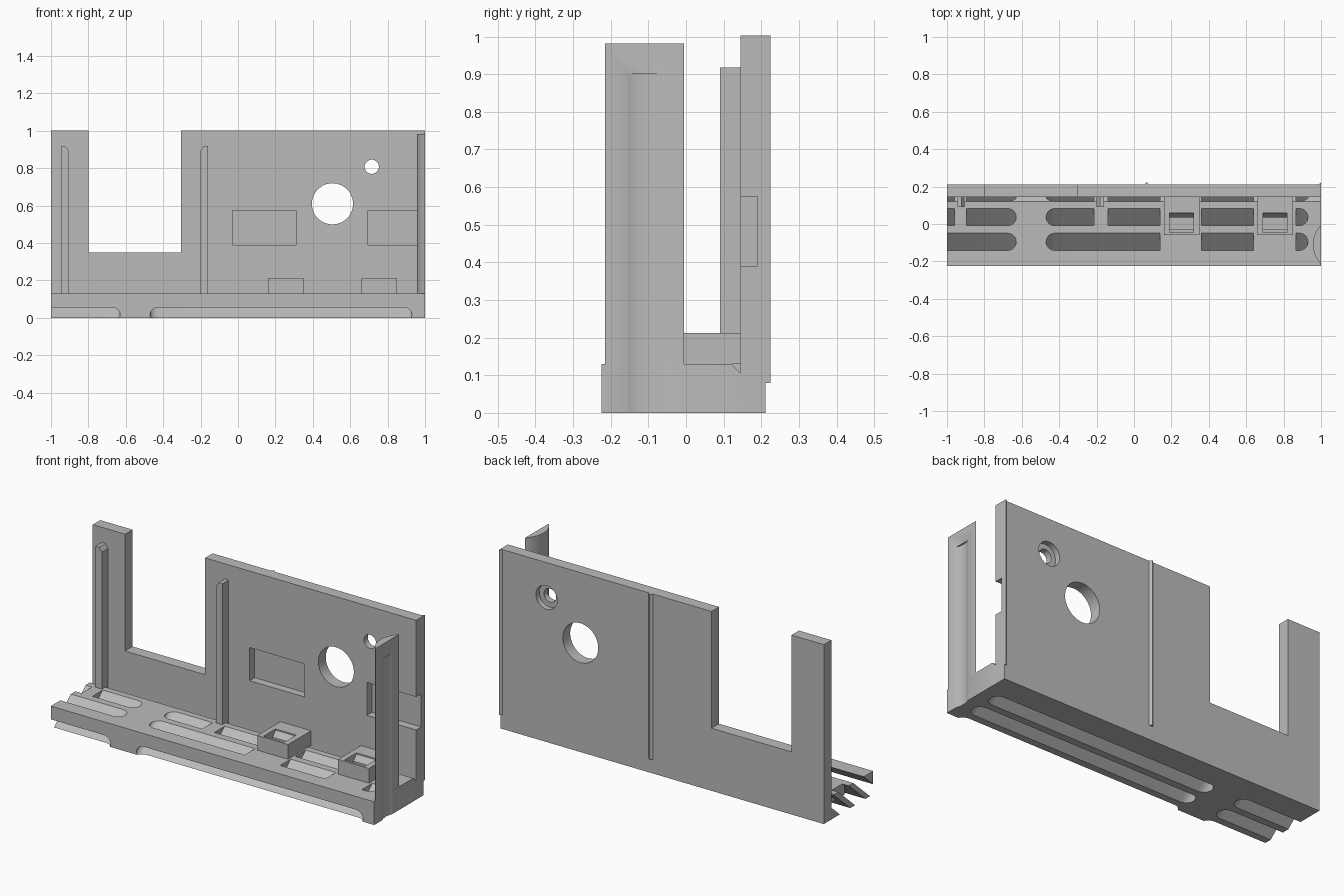
import bpy, bmesh, math
from mathutils import Vector

if "Cube" in bpy.data.objects:
    bpy.data.objects.remove(bpy.data.objects["Cube"])

grey = bpy.data.materials.new("plain_grey")
grey.diffuse_color = (0.5, 0.5, 0.5, 1)
grey.use_nodes = True
grey.node_tree.nodes["Principled BSDF"].inputs["Base Color"].default_value = grey.diffuse_color


def finish(name, bm):
    bmesh.ops.recalc_face_normals(bm, faces=bm.faces)
    me = bpy.data.meshes.new(name)
    bm.to_mesh(me)
    bm.free()
    me.materials.append(grey)
    ob = bpy.data.objects.new(name, me)
    bpy.context.collection.objects.link(ob)
    return ob


def add_prism(bm, pts, axis, a, b, shear=0.0):
    """Polygon swept along an axis from a to b; shear tilts z-sweeps in y."""
    place = {"x": lambda u, v, t: (t, u, v),
             "y": lambda u, v, t: (u, t, v),
             "z": lambda u, v, t: (u, v + shear * (t - 0.13), t)}[axis]
    lo, hi = ([bm.verts.new(place(u, v, t)) for u, v in pts] for t in (a, b))
    n = len(pts)
    bm.faces.new(lo)
    bm.faces.new(hi)
    for i in range(n):
        j = (i + 1) % n
        bm.faces.new((lo[i], lo[j], hi[j], hi[i]))


def prism(name, pts, axis, a, b):
    bm = bmesh.new()
    add_prism(bm, pts, axis, a, b)
    return finish(name, bm)


def rect(u0, u1, v0, v1):
    return [(u0, v0), (u1, v0), (u1, v1), (u0, v1)]


def box(name, x0, x1, y0, y1, z0, z1):
    return prism(name, rect(x0, x1, y0, y1), "z", z0, z1)


def arc(cx, cy, r, a0, a1, n):
    return [(cx + r * math.cos(a0 + (a1 - a0) * i / n),
             cy + r * math.sin(a0 + (a1 - a0) * i / n)) for i in range(n + 1)]


def circle(cx, cy, r, n=48):
    return arc(cx, cy, r, 0, math.tau, n)[:-1]


def cut(target, *cutters):
    for c in cutters:
        m = target.modifiers.new("cut", "BOOLEAN")
        m.operation, m.solver, m.object = "DIFFERENCE", "EXACT", c
        bpy.context.view_layer.objects.active = target
        bpy.ops.object.modifier_apply(modifier=m.name)
        bpy.data.objects.remove(c, do_unlink=True)


# Slanted vent slots: three rows, two lengths, rounded ends
bm = bmesh.new()
R = 0.046
H = math.pi / 2
for yc in (-0.095, 0.037, 0.171):
    for x0, x1 in ((-1.2, -0.63), (-0.47, 0.93)):
        stadium = arc(x1 - R, yc, R, -H, H, 12) + arc(x0 + R, yc, R, H, 3 * H, 12)
        add_prism(bm, stadium, "z", -0.03, 0.16, 1.14)
slots = finish("slots", bm)
# Solid bridges over the slots, under the tabs and ribs
for x0, x1, y0 in ((0.14, 0.36, -0.5), (0.64, 0.865, -0.5),
                   (-0.96, -0.895, -0.03), (-0.215, -0.14, -0.03)):
    cut(slots, box("bridge", x0, x1, y0, 0.5, 0.062, 0.3))


def groove():
    return prism("groove", circle(1.107, -0.11, 0.116, 64), "z", -0.1, 0.9)


# Base with vents, a small channel at the wall foot and the post groove
base = box("base", -1, 1, -0.225, 0.145, 0, 0.13)
cut(base, slots,
    prism("channel", [(0.11, 0.14), (0.16, 0.14), (0.16, 0.09)], "x", -1.1, 1.1),
    groove())

# Back wall with its window notch, holes and pockets
wall = prism("back_wall", [(-1, 0), (1, 0), (1, 1.003), (-0.305, 1.003), (-0.305, 0.35),
                           (-0.8, 0.35), (-0.8, 1.003), (-1, 1.003)], "y", 0.145, 0.211)
cut(wall,
    prism("big_hole", circle(0.505, 0.61, 0.11), "y", 0, 0.4),
    prism("small_hole", circle(0.715, 0.808, 0.038), "y", 0, 0.4),
    prism("counterbore", circle(0.715, 0.808, 0.066), "y", 0.18, 0.4),
    box("pocket", -0.03, 0.31, 0, 0.19, 0.39, 0.575),
    box("pocket", 0.695, 1.1, 0, 0.19, 0.39, 0.575))

# Thin ridges on the back of the wall
prism("back_ridge", [(0.055, 0.211), (0.083, 0.211), (0.069, 0.224)], "z", 0.08, 1.003)
prism("edge_ridge", [(0.986, 0.211), (1, 0.211), (1, 0.224)], "z", 0.08, 1.003)

# Two upright ribs with one clipped top corner each
prism("left_rib", [(-0.945, 0.1), (-0.905, 0.1), (-0.905, 0.895), (-0.922, 0.918),
                   (-0.945, 0.918)], "y", 0.09, 0.145)
prism("right_rib", [(-0.16, 0.1), (-0.2, 0.1), (-0.2, 0.895), (-0.183, 0.918),
                    (-0.16, 0.918)], "y", 0.09, 0.145)

# Catch tabs with a sloped opening
for x in (0.16, 0.66):
    tab = box("catch_tab", x, x + 0.19, -0.058, 0.145, 0.13, 0.212)
    cut(tab, prism("tab_hole", [(-0.03, 0.14), (0.035, 0.14), (0.035, 0.175), (0.06, 0.205),
                                (0.06, 0.23), (-0.046, 0.23), (-0.046, 0.195), (-0.03, 0.195)],
                   "x", x + 0.03, x + 0.158))

# Curved corner post with a shallow groove on its outer face
a = math.asin(0.105 / 0.15)
post = prism("corner_post", arc(1.107, -0.11, 0.15, math.pi - a, math.pi + a, 20), "z", 0.13, 0.982)
cut(post, groove())

bpy.ops.object.select_all(action="SELECT")
bpy.context.view_layer.objects.active = base
bpy.ops.object.shade_smooth_by_angle(angle=math.radians(30))
